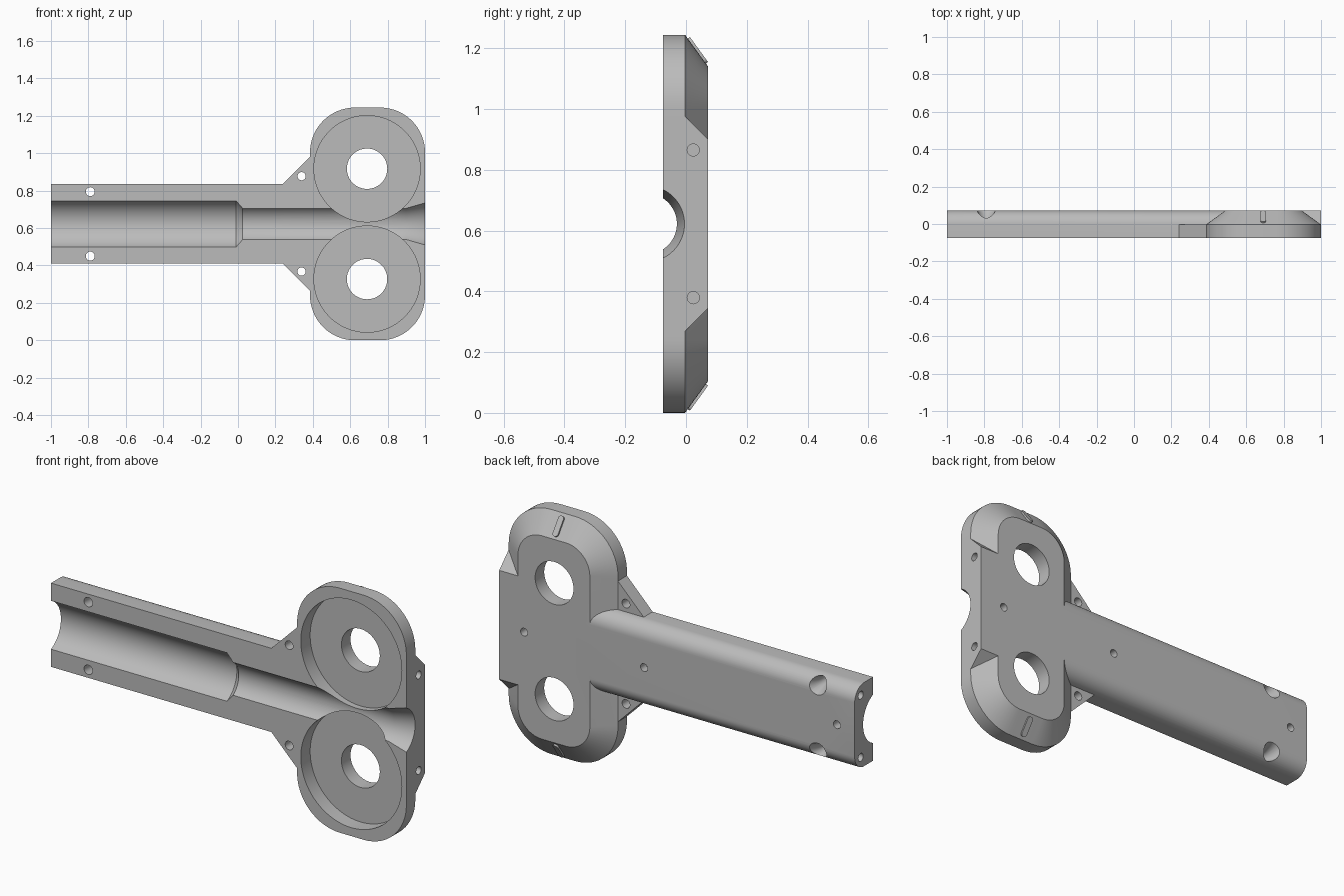
import bpy, bmesh
from math import sin, cos, pi, radians
from mathutils import Vector

if "Cube" in bpy.data.objects:
    bpy.data.objects.remove(bpy.data.objects["Cube"], do_unlink=True)

FRONT, STEP, BACK = -0.075, -0.003, 0.073   # depth levels
MID = 0.622                                 # height of the channel axis
HUB_X, HUB_Z = 0.69, 0.295                  # hub centre, offset from MID

grey = bpy.data.materials.new("grey")
grey.use_nodes = True
grey.diffuse_color = (0.5, 0.5, 0.5, 1)
grey.node_tree.nodes["Principled BSDF"].inputs["Base Color"].default_value = (0.5, 0.5, 0.5, 1)


def loft(name, rings):
    """Skin a solid through rings of equal point count."""
    bm = bmesh.new()
    loops = [[bm.verts.new(p) for p in ring] for ring in rings]
    n = len(loops[0])
    for a, b in zip(loops, loops[1:]):
        for i in range(n):
            j = (i + 1) % n
            bm.faces.new((a[i], a[j], b[j], b[i]))
    bm.faces.new(loops[0])
    bm.faces.new(loops[-1])
    bmesh.ops.recalc_face_normals(bm, faces=bm.faces)
    mesh = bpy.data.meshes.new(name)
    bm.to_mesh(mesh)
    bm.free()
    mesh.materials.append(grey)
    obj = bpy.data.objects.new(name, mesh)
    bpy.context.collection.objects.link(obj)
    return obj


def turned(name, axis, centre, stations, sides=32):
    """Round solid along x or y; stations are (position, radius)."""
    rings = []
    for pos, r in stations:
        ring = []
        for i in range(sides):
            a = 2 * pi * i / sides
            u, v = centre[0] + r * cos(a), centre[1] + r * sin(a)
            ring.append((pos, u, v) if axis == "x" else (u, pos, v))
        rings.append(ring)
    return loft(name, rings)


def rounded_rect(inset, y, steps=16):
    """Hub outline in the xz plane, moved in by inset."""
    r = 0.24 - inset
    cx, cz = 0.0675, 0.382
    pts = []
    for k, (sx, sz) in enumerate(((1, 1), (-1, 1), (-1, -1), (1, -1))):
        for i in range(steps + 1):
            a = (k + i / steps) * pi / 2
            pts.append((0.6925 + sx * cx + r * cos(a), y, MID + sz * cz + r * sin(a)))
    return pts


def combine(target, other, operation):
    mod = target.modifiers.new(operation, "BOOLEAN")
    mod.operation, mod.solver, mod.object = operation, "EXACT", other
    bpy.context.view_layer.objects.active = target
    bpy.ops.object.modifier_apply(modifier=mod.name)
    bpy.data.objects.remove(other, do_unlink=True)


def smooth(obj):
    bpy.ops.object.select_all(action="DESELECT")
    obj.select_set(True)
    bpy.context.view_layer.objects.active = obj
    bpy.ops.object.shade_smooth_by_angle(angle=radians(25))


# Double hub with a chamfered back
body = loft("half_housing", [rounded_rect(0, FRONT), rounded_rect(0, STEP), rounded_rect(0.105, BACK)])

# Stem with rounded back edges
w, r = 0.213, BACK - STEP
section = [(FRONT, -w)]
for i in range(13):
    a = i / 12 * pi / 2
    section.append((STEP + r * sin(a), -w + r - r * cos(a)))
section += [(y, -z) for y, z in reversed(section)]
stem = loft("stem", [[(x, y, MID + z) for y, z in section] for x in (-1, 0.6)])
combine(body, stem, "UNION")

# Square end block with sloped sides
block = [(FRONT, -0.353), (STEP, -0.353), (BACK, -0.277), (BACK, 0.277), (STEP, 0.353), (FRONT, 0.353)]
combine(body, loft("end_block", [[(x, y, MID + z) for y, z in block] for x in (0.69, 1)]), "UNION")

# Triangular gussets
for s in (1, -1):
    tri = [(0.24, 0.213), (0.385, 0.358), (0.5, 0.358), (0.5, 0.15), (0.24, 0.15)]
    combine(body, loft("gusset", [[(x, y, MID + s * z) for x, z in tri] for y in (FRONT, STEP)]), "UNION")

# Stepped channel with a flared mouth
channel = turned("channel", "x", (-0.13, MID),
                 [(-1.1, 0.135), (-0.01, 0.135), (0.025, 0.1), (0.9, 0.1), (1.02, 0.13)], 96)
cuts = [channel]

for s in (1, -1):
    hub = (HUB_X, MID + s * HUB_Z)
    # Round pockets and shaft holes
    cuts.append(turned("pocket", "y", hub, [(-0.2, 0.284), (0, 0.284)], 96))
    cuts.append(turned("shaft_hole", "y", hub, [(-0.1, 0.108), (0.1, 0.108)], 64))
    # Screw holes, countersunk near the stem end
    cuts.append(turned("screw_hole", "y", (-0.79, MID + s * 0.172),
                       [(-0.1, 0.024), (0.01, 0.024), (0.075, 0.05), (0.1, 0.05)]))
    cuts.append(turned("gusset_hole", "y", (0.34, MID + s * 0.255), [(-0.1, 0.022), (0.05, 0.022)]))
    # Blind holes in both ends
    cuts.append(turned("stem_end_hole", "x", (0.024, MID + s * 0.158), [(-1.1, 0.02), (-0.94, 0.02)]))
    cuts.append(turned("block_end_hole", "x", (0.024, MID + s * 0.243), [(0.94, 0.02), (1.1, 0.02)]))

# Blind holes along the back
for x in (-0.9, 0.185, 0.86):
    cuts.append(turned("back_hole", "y", (x, MID), [(0.03, 0.02), (0.1, 0.02)]))

for cutter in cuts:
    combine(body, cutter, "DIFFERENCE")
smooth(body)

# Raised marker ribs on the chamfers
for s, label in ((1, "upper"), (-1, "lower")):
    along = Vector((0, BACK - STEP, -0.105)).normalized()
    out = Vector((0, 0.105, BACK - STEP)).normalized()
    centre = Vector((HUB_X, (BACK + STEP) / 2 + 0.002, 0.5695))
    rings = []
    for lift in (-0.005, 0.007):
        ring = []
        for i in range(24):
            a = 2 * pi * (i + 0.5) / 24
            shift = 0.036 if sin(a) > 0 else -0.036
            p = centre + out * lift + along * (shift + 0.015 * sin(a)) + Vector((0.015 * cos(a), 0, 0))
            ring.append((p.x, p.y, MID + s * p.z))
        rings.append(ring)
    smooth(loft(label + "_marker_rib", rings))
